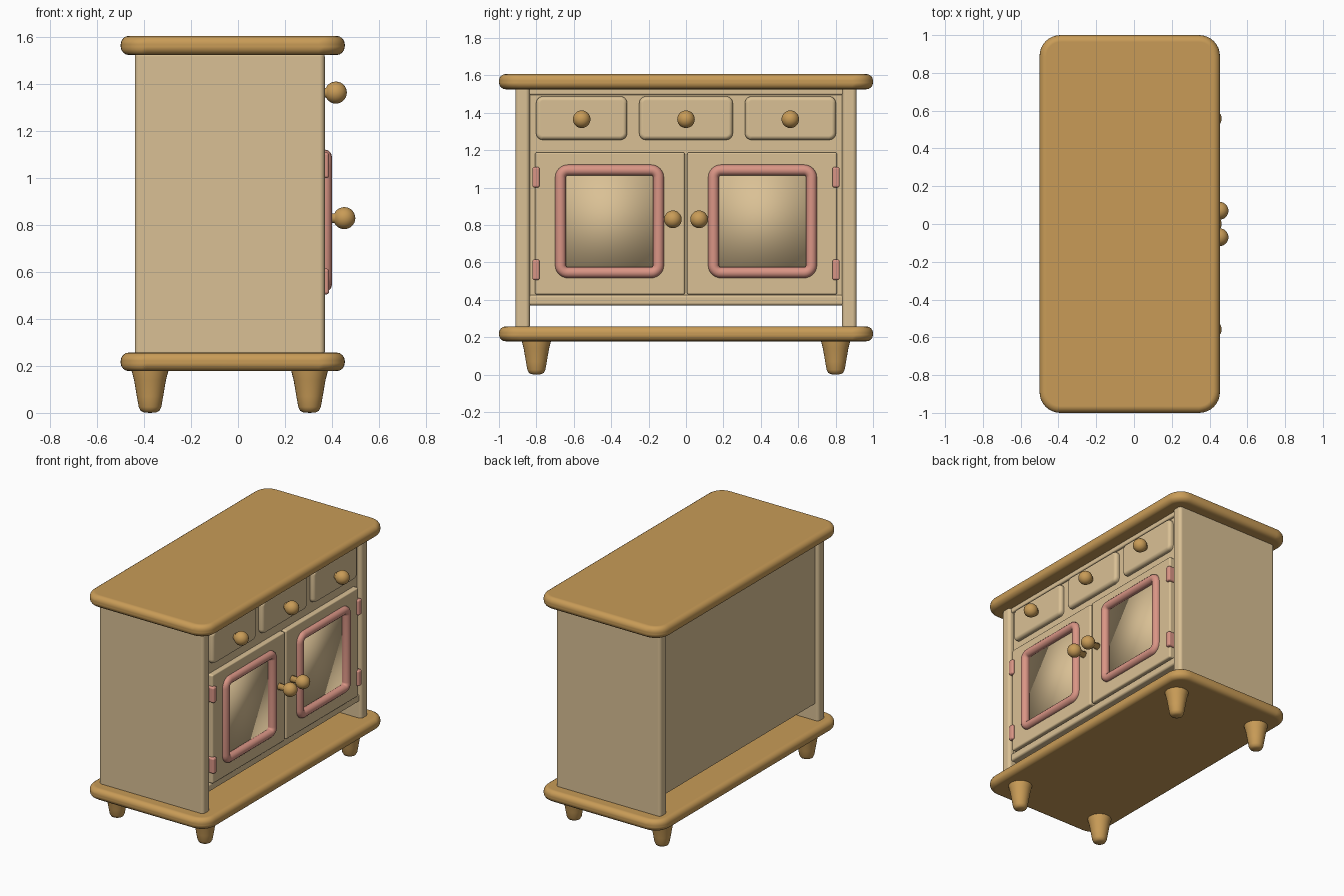
import bpy, bmesh, math
from mathutils import Vector

if "Cube" in bpy.data.objects:
    bpy.data.objects.remove(bpy.data.objects["Cube"])


def material(name, rgb):
    m = bpy.data.materials.new(name)
    m.diffuse_color = (*rgb, 1)
    m.use_nodes = True
    m.node_tree.nodes["Principled BSDF"].inputs["Base Color"].default_value = m.diffuse_color
    return m


WOOD = material("honey wood", (0.58, 0.33, 0.095))
CREAM = material("cream paint", (0.70, 0.53, 0.30))
PINK = material("pink trim", (0.70, 0.30, 0.235))


def add_object(name, bm, mat, bevel=0.0, segments=4):
    bmesh.ops.recalc_face_normals(bm, faces=bm.faces)
    me = bpy.data.meshes.new(name)
    bm.to_mesh(me)
    bm.free()
    me.materials.append(mat)
    me.shade_smooth()
    ob = bpy.data.objects.new(name, me)
    bpy.context.collection.objects.link(ob)
    if bevel:
        mod = ob.modifiers.new("rounded edges", 'BEVEL')
        mod.width = bevel
        mod.segments = segments
        mod.limit_method = 'ANGLE'
        mod.angle_limit = math.radians(30)
        mod.harden_normals = True
    return ob


def box_bm(x, y, z):
    bm = bmesh.new()
    bmesh.ops.create_cube(bm, size=1)
    for v in bm.verts:
        v.co = Vector([(a + b) / 2 + c * (b - a) for (a, b), c in zip((x, y, z), v.co)])
    return bm


def box(name, x, y, z, mat, bevel=0.0, corner=0.0, axis=2):
    """Box from ranges; corner rounds the four edges parallel to axis."""
    bm = box_bm(x, y, z)
    if corner:
        edges = [e for e in bm.edges
                 if abs((e.verts[0].co - e.verts[1].co).normalized()[axis]) > 0.9]
        bmesh.ops.bevel(bm, geom=edges, offset=corner, segments=8,
                        profile=0.5, affect='EDGES')
    return add_object(name, bm, mat, bevel)


def lathe(name, profile, centre, mat, along_x=False, steps=28):
    """Spin (radius, height) points; the first and last points lie on the axis."""
    bm = bmesh.new()
    vs = [bm.verts.new((r, 0, h)) for r, h in profile]
    es = [bm.edges.new(p) for p in zip(vs, vs[1:])]
    bmesh.ops.spin(bm, geom=vs + es, cent=(0, 0, 0), axis=(0, 0, 1),
                   angle=2 * math.pi, steps=steps)
    bmesh.ops.remove_doubles(bm, verts=bm.verts, dist=1e-5)
    for v in bm.verts:
        x, y, z = v.co
        v.co = Vector((z, x, y) if along_x else (x, y, z)) + Vector(centre)
    return add_object(name, bm, mat)


def knob(name, x, y, z, r, neck_from):
    # ball with a short neck reaching back to the panel
    pts = [(0, neck_from - x), (0.024, neck_from - x), (0.02, -r * 0.9)]
    for i in range(3, 15):
        a = math.pi * i / 14
        pts.append((r * math.sin(a), -r * math.cos(a)))
    pts[-1] = (0, r)
    lathe(name, pts, (x, y, z), WOOD, along_x=True)


def trim_ring(name, x, y, z, radius, corner):
    """Round moulding following a rounded rectangle in the yz plane."""
    cy, cz = sum(y) / 2, sum(z) / 2
    hy, hz = (y[1] - y[0]) / 2 - corner, (z[1] - z[0]) / 2 - corner
    path = []
    for q, (sy, sz) in enumerate([(1, 1), (-1, 1), (-1, -1), (1, -1)]):
        for i in range(7):
            a = math.pi / 2 * (q + i / 6)
            d = Vector((0, math.cos(a), math.sin(a)))
            path.append((Vector((x, cy + sy * hy, cz + sz * hz)) + d * corner,
                         d, Vector((1, 0, 0))))
    bm = bmesh.new()
    rings = [[bm.verts.new(p + radius * (math.cos(t) * d + math.sin(t) * u))
              for t in [2 * math.pi * k / 12 for k in range(12)]] for p, d, u in path]
    for a, b in zip(rings, rings[1:] + rings[:1]):
        for k in range(12):
            bm.faces.new((a[k], a[k - 1], b[k - 1], b[k]))
    return add_object(name, bm, PINK)


# top and base boards
box("top_board", (-0.5, 0.455), (-1, 1), (1.525, 1.607), WOOD, 0.036, 0.11)
box("base_board", (-0.5, 0.455), (-1, 1), (0.178, 0.257), WOOD, 0.035, 0.11)

# tapered feet
foot = [(0, 0), (0.026, 0.002), (0.04, 0.009), (0.048, 0.025), (0.056, 0.07),
        (0.068, 0.14), (0.078, 0.178), (0.08, 0.2), (0, 0.2)]
for x, end in ((0.305, "front"), (-0.375, "back")):
    for y, side in ((-0.8, "left"), (0.8, "right")):
        lathe(f"{end}_{side}_foot", foot, (x, y, 0), WOOD)

# cabinet carcass hanging between the side walls, open below
box("carcass", (-0.415, 0.335), (-0.86, 0.86), (0.37, 1.54), CREAM, 0.012)
box("bottom_rail", (0.28, 0.352), (-0.85, 0.85), (0.37, 0.425), CREAM, 0.014)
box("top_rail", (0.28, 0.352), (-0.85, 0.85), (1.495, 1.54), CREAM, 0.01)

for s, side in ((-1, "left"), (1, "right")):
    def span(a, b):
        return tuple(sorted((s * a, s * b)))

    # side wall
    box(f"{side}_side_wall", (-0.44, 0.37), span(0.835, 0.912), (0.24, 1.54), CREAM, 0.022)

    # door with a sunken panel
    bm = box_bm((0.3, 0.37), span(0.006, 0.808), (0.427, 1.188))
    front = max(bm.faces, key=lambda f: f.calc_center_median().x)
    bmesh.ops.inset_region(bm, faces=[front], thickness=0.12, use_even_offset=True)
    y0, y1 = span(0.146, 0.672)
    for v in front.verts:
        v.co = Vector((0.347, y0 if v.co.y < s * 0.4 else y1, 0.544 if v.co.z < 0.8 else 1.092))
    # straight-walled recess: ring of front-level faces around the panel
    ring = bmesh.ops.inset_region(bm, faces=[front], thickness=0.001, use_even_offset=True)
    for f in ring["faces"]:
        for v in f.verts:
            if v not in front.verts:
                v.co.x = 0.37
    add_object(f"{side}_door", bm, CREAM, 0.02)
    # overlay panel keeps the recess flat right up to the moulding
    box(f"{side}_door_panel", (0.33, 0.35), span(0.14, 0.68), (0.54, 1.1), CREAM)
    trim_ring(f"{side}_door_trim", 0.371, span(0.147, 0.671), (0.545, 1.093), 0.029, 0.04)
    knob(f"{side}_door_knob", 0.453, s * 0.07, 0.83, 0.047, 0.36)

    # hinges
    for z, level in ((0.56, "lower"), (1.055, "upper")):
        box(f"{side}_{level}_hinge", (0.33, 0.388), span(0.782, 0.822),
            (z - 0.055, z + 0.055), PINK, 0.012)

# three drawers
for y, half, name in ((-0.558, 0.243, "left"), (0, 0.25, "middle"), (0.558, 0.243, "right")):
    box(f"{name}_drawer", (0.3, 0.368), (y - half, y + half), (1.255, 1.487),
        CREAM, 0.022, 0.035, axis=0)
    knob(f"{name}_drawer_knob", 0.417, y, 1.365, 0.047, 0.355)
